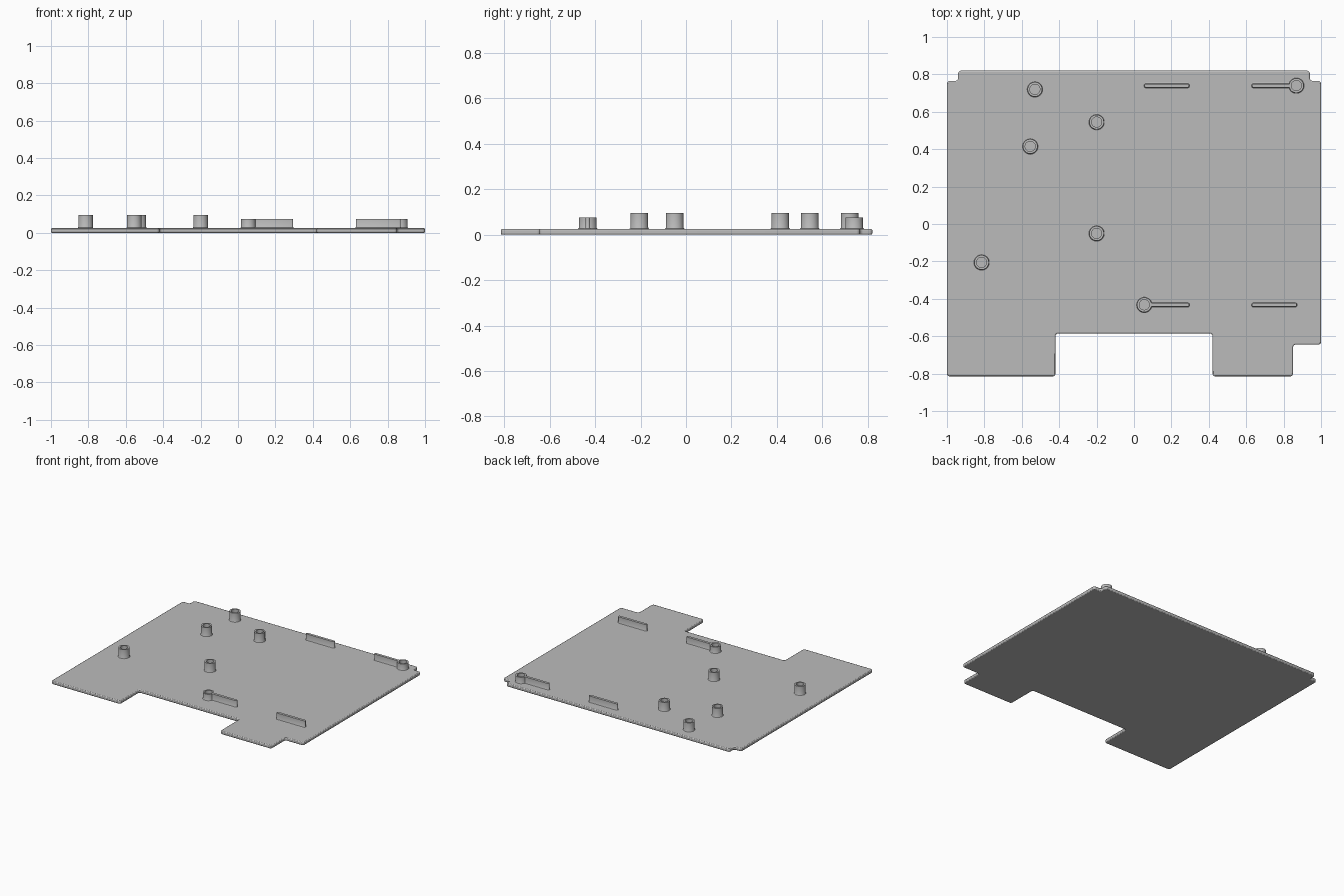
import bpy, bmesh, math

cube = bpy.data.objects.get("Cube")
if cube:
    bpy.data.objects.remove(cube, do_unlink=True)

grey = bpy.data.materials.new("plain grey")
grey.use_nodes = True
GREY = (0.5, 0.5, 0.5, 1)
grey.diffuse_color = GREY
grey.node_tree.nodes["Principled BSDF"].inputs["Base Color"].default_value = GREY

PLATE_TOP = 0.025


def make_object(name, bm):
    bmesh.ops.recalc_face_normals(bm, faces=bm.faces)
    mesh = bpy.data.meshes.new(name)
    bm.to_mesh(mesh)
    bm.free()
    mesh.materials.append(grey)
    obj = bpy.data.objects.new(name, mesh)
    bpy.context.collection.objects.link(obj)
    bpy.ops.object.select_all(action='DESELECT')
    obj.select_set(True)
    bpy.context.view_layer.objects.active = obj
    bpy.ops.object.shade_smooth_by_angle(angle=math.radians(35))
    return obj


def lofted(name, x, y, profile, half_length=0.0, sides=32):
    """Stack rounded-slot outlines (circles when half_length is 0) along a profile."""
    bm = bmesh.new()
    rings = []
    for r, z in profile:
        ring = []
        for i in range(sides):
            a = 2 * math.pi * (i + 0.5) / sides
            shift = math.copysign(half_length, math.cos(a))
            ring.append(bm.verts.new((x + shift + r * math.cos(a), y + r * math.sin(a), z)))
        rings.append(ring)
    for low, high in zip(rings, rings[1:]):
        for i in range(sides):
            j = (i + 1) % sides
            bm.faces.new((low[i], low[j], high[j], high[i]))
    bm.faces.new(rings[-1])
    return make_object(name, bm)


def standoff(name, x, y, top):
    # small foot fillet, wall, rim, then down the bore to its floor
    profile = [(0.045, PLATE_TOP), (0.041, 0.027), (0.039, 0.031), (0.039, top),
               (0.027, top), (0.027, PLATE_TOP + 0.001)]
    lofted(name, x, y, profile)


def rib(name, x0, x1, y):
    profile = [(0.016, PLATE_TOP), (0.012, 0.027), (0.010, 0.031), (0.010, 0.075)]
    lofted(name, (x0 + x1) / 2, y, profile, (x1 - x0) / 2 - 0.010, 16)


# Base plate: notched outline with rounded corners and softened rims
outline = [(-1, -0.815), (-0.42, -0.815), (-0.42, -0.585), (0.42, -0.585),
           (0.42, -0.815), (0.85, -0.815), (0.85, -0.645), (1, -0.645),
           (1, 0.765), (0.94, 0.765), (0.94, 0.82), (-0.94, 0.82),
           (-0.94, 0.765), (-1, 0.765)]
bm = bmesh.new()
bm.faces.new([bm.verts.new((x, y, 0)) for x, y in outline])
bmesh.ops.bevel(bm, geom=bm.verts[:], offset=0.015, segments=4, profile=0.5, affect='VERTICES')
extruded = bmesh.ops.extrude_face_region(bm, geom=bm.faces[:])
bmesh.ops.translate(bm, vec=(0, 0, PLATE_TOP),
                    verts=[g for g in extruded["geom"] if isinstance(g, bmesh.types.BMVert)])
plate = make_object("base_plate", bm)
rim = plate.modifiers.new("rim_bevel", 'BEVEL')
rim.width = 0.006
rim.segments = 2
rim.limit_method = 'ANGLE'
rim.angle_limit = math.radians(60)

# Tall mounting standoffs
for i, (x, y) in enumerate([(-0.53, 0.72), (-0.20, 0.545), (-0.555, 0.415),
                            (-0.20, -0.05), (-0.815, -0.205)], 1):
    standoff(f"tall_standoff_{i}", x, y, 0.095)

# Short standoffs that end two of the ribs
standoff("short_standoff_front", 0.055, -0.432, 0.075)
standoff("short_standoff_back", 0.868, 0.74, 0.075)

# Locating ribs; those meeting a standoff stop inside its wall
rib("rib_back_right", 0.055, 0.295, 0.74)
rib("rib_back_left", 0.63, 0.838, 0.74)
rib("rib_front_right", 0.085, 0.295, -0.432)
rib("rib_front_left", 0.63, 0.87, -0.432)
